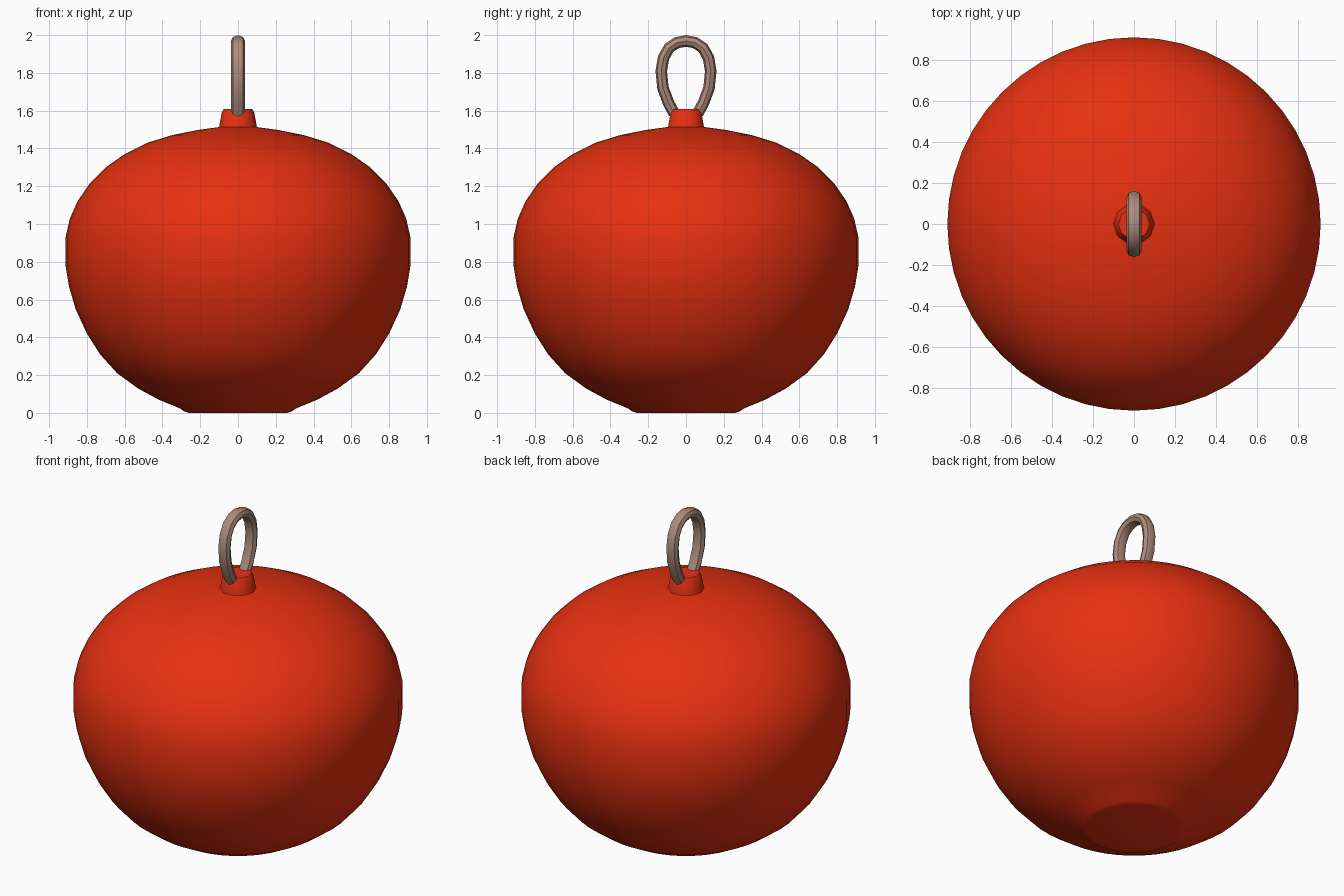
import bpy, bmesh
from math import cos, sin, pi, radians
from mathutils import Vector

cube = bpy.data.objects.get("Cube")
if cube:
    bpy.data.objects.remove(cube)


def material(name, rgb):
    mat = bpy.data.materials.new(name)
    mat.use_nodes = True
    mat.diffuse_color = (*rgb, 1)
    mat.node_tree.nodes["Principled BSDF"].inputs["Base Color"].default_value = (*rgb, 1)
    return mat


def finish(bm, name, mat, angle):
    bmesh.ops.recalc_face_normals(bm, faces=bm.faces)
    mesh = bpy.data.meshes.new(name)
    bm.to_mesh(mesh)
    bm.free()
    mesh.materials.append(mat)
    obj = bpy.data.objects.new(name, mesh)
    bpy.context.collection.objects.link(obj)
    bpy.ops.object.select_all(action="DESELECT")
    obj.select_set(True)
    bpy.context.view_layer.objects.active = obj
    bpy.ops.object.shade_smooth_by_angle(angle=radians(angle))
    return obj


def skin(bm, rings):
    """Join a row of closed vertex rings with quads and cap both ends."""
    n = len(rings[0])
    for a, b in zip(rings, rings[1:]):
        for i in range(n):
            j = (i + 1) % n
            bm.faces.new((a[i], a[j], b[j], b[i]))
    bm.faces.new(rings[0])
    bm.faces.new(rings[-1])


def lathe(name, profile, sides, mat, angle):
    bm = bmesh.new()
    rings = [[bm.verts.new((r * cos(2 * pi * i / sides), r * sin(2 * pi * i / sides), z))
              for i in range(sides)] for r, z in profile]
    skin(bm, rings)
    return finish(bm, name, mat, angle)


def loop_tube(name, path, radius, sides, mat):
    """Sweep a round section along a path in the yz plane."""
    bm = bmesh.new()
    pts = [Vector((0, y, z)) for y, z in path]
    rings = []
    for k, p in enumerate(pts):
        along = (pts[min(k + 1, len(pts) - 1)] - pts[max(k - 1, 0)]).normalized()
        across = Vector((1, 0, 0))
        out = along.cross(across)
        rings.append([bm.verts.new(p + radius * (1.1 * cos(2 * pi * i / sides) * across
                                                 + 0.9 * sin(2 * pi * i / sides) * out))
                      for i in range(sides)])
    skin(bm, rings)
    return finish(bm, name, mat, 40)


red = material("glossy red", (0.80, 0.03, 0.005))
metal = material("dull copper", (0.42, 0.26, 0.20))

# Squat round body with a small flat foot and a shallow shoulder
body = [(0.26, 0), (0.285, 0.008), (0.31, 0.025), (0.42, 0.07), (0.53, 0.13), (0.64, 0.21),
        (0.73, 0.31), (0.80, 0.42), (0.86, 0.55), (0.895, 0.67), (0.913, 0.78),
        (0.913, 0.93), (0.89, 1.03), (0.85, 1.12), (0.785, 1.215), (0.70, 1.30),
        (0.60, 1.37), (0.48, 1.43), (0.35, 1.47), (0.21, 1.498), (0.10, 1.513)]
lathe("body", body, 48, red, 60)

# Tapered neck cap
lathe("neck_cap", [(0.102, 1.50), (0.098, 1.525), (0.086, 1.59), (0.076, 1.608)], 10, red, 40)

# Hanging loop, mirrored from its front half
half = [(-0.062, 1.585), (-0.092, 1.64), (-0.122, 1.72), (-0.131, 1.81),
        (-0.119, 1.88), (-0.09, 1.932), (-0.048, 1.96)]
path = half + [(0, 1.969)] + [(-y, z) for y, z in reversed(half)]
loop_tube("hanging_loop", path, 0.034, 8, metal)
